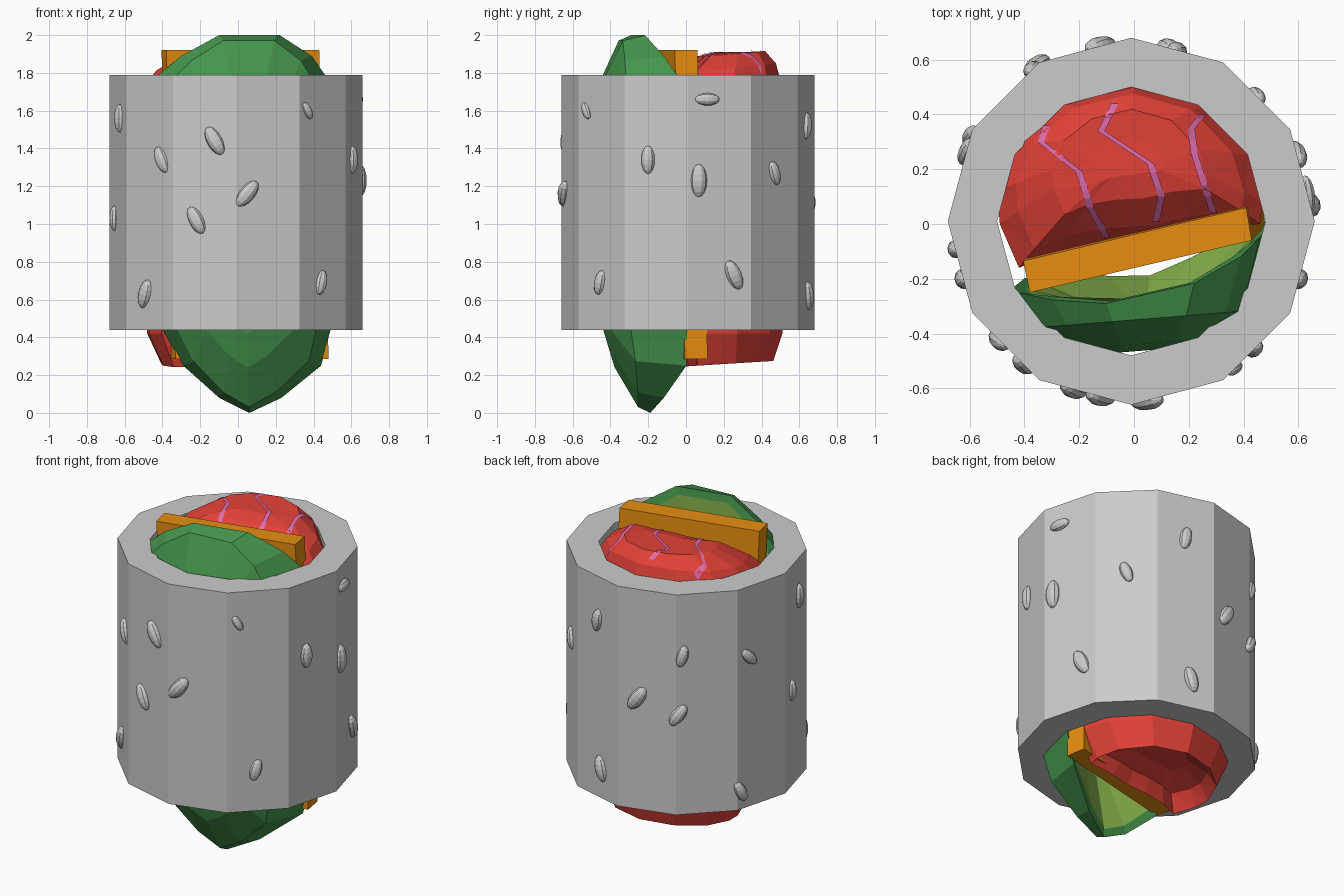
import bpy, bmesh
from math import cos, sin, pi, radians
from mathutils import Vector, Matrix
from mathutils.bvhtree import BVHTree

if "Cube" in bpy.data.objects:
    bpy.data.objects.remove(bpy.data.objects["Cube"])


def material(name, rgb):
    m = bpy.data.materials.new(name)
    m.diffuse_color = (*rgb, 1)
    m.use_nodes = True
    m.node_tree.nodes["Principled BSDF"].inputs["Base Color"].default_value = m.diffuse_color
    return m


RED = material("fish_red", (0.78, 0.055, 0.04))
PINK = material("pale_pink", (0.75, 0.15, 0.42))
ORANGE = material("carrot_orange", (0.80, 0.27, 0.005))
GREEN = material("peel_green", (0.06, 0.30, 0.075))
LIGHT = material("flesh_green", (0.27, 0.50, 0.08))


def finish(name, bm, mats=()):
    me = bpy.data.meshes.new(name)
    bmesh.ops.recalc_face_normals(bm, faces=bm.faces[:])
    bm.to_mesh(me)
    ob = bpy.data.objects.new(name, me)
    for m in mats:
        me.materials.append(m)
    bpy.context.collection.objects.link(ob)
    return ob


def loft(bm, loops, closed=False, mat=lambda i: 0):
    """Skin equal-length loops; cap both ends, or join last to first."""
    rings = [[bm.verts.new(p) for p in lp] for lp in loops]
    n = len(rings[0])
    last = len(rings) if closed else len(rings) - 1
    for k in range(last):
        a, b = rings[k], rings[(k + 1) % len(rings)]
        for i in range(n):
            j = (i + 1) % n
            bm.faces.new((a[i], a[j], b[j], b[i])).material_index = mat(k)
    if not closed:
        for ring, k in ((rings[0], 0), (rings[-1], last - 1)):
            c = bm.verts.new(sum((v.co for v in ring), Vector()) / n)
            for i in range(n):
                bm.faces.new((ring[i], ring[(i + 1) % n], c)).material_index = mat(k)


# Twelve-sided open wrapper
def polygon(r, z):
    return [(-0.01 + r * cos(i * pi / 6), 0.01 + r * sin(i * pi / 6), z) for i in range(12)]


bm = bmesh.new()
loft(bm, [polygon(0.67, 0.44), polygon(0.67, 1.79), polygon(0.49, 1.79), polygon(0.49, 0.44)], closed=True)
finish("rice_wrapper", bm)

# Seeds: angle round the wrapper, height, tilt, size
SEEDS = [(199, 1.56, 0, .9), (233, 1.34, 25, .9), (260, 1.44, 30, 1), (275, 1.16, -40, 1),
         (189, 1.03, 0, .8), (251, 1.02, 28, .95), (222, .63, -20, .95), (314, .69, -15, .8),
         (305, 1.60, 30, .6), (341, 1.34, 0, .9), (9, 1.66, 90, .8), (5, 1.23, 0, 1.05),
         (45, 1.27, 20, .8), (75, 1.52, -10, .85), (22, .73, 25, 1), (78, .62, 15, .95),
         (100, 1.12, -35, 1), (121, 1.05, -35, .9), (123, 1.41, -15, .8), (157, 1.36, 45, .8),
         (152, .55, 25, .8)]
bm = bmesh.new()
for ang, z, tilt, s in SEEDS:
    r = 0.647 / cos(radians(ang % 30 - 15))
    pos = Matrix.Translation((-0.01 + r * cos(radians(ang)), 0.01 + r * sin(radians(ang)), z))
    m = (pos @ Matrix.Rotation(radians(ang), 4, 'Z') @ Matrix.Rotation(radians(tilt), 4, 'X')
         @ Matrix.Diagonal((0.036 * s, 0.042 * s, 0.083 * s, 1)))
    bmesh.ops.create_uvsphere(bm, u_segments=10, v_segments=8, radius=1, matrix=m)
finish("sesame_seeds", bm)

# Red fish filling: D-shaped section, domed top, dished bottom
D = [(-.42, -.16), (-.49, 0), (-.50, .12), (-.43, .30), (-.25, .44), (0, .50), (.25, .43),
     (.42, .25), (.47, .08), (.46, 0), (.25, -.02), (.08, -.06), (-.10, -.07), (-.28, -.10)]


def fish_ring(s, z, dy=0, back=0):
    return [((x + .02) * s - .02, (y - .26) * s + .26 + dy, z + back * y) for x, y in D]


bm = bmesh.new()
loft(bm, [fish_ring(.35, .37), fish_ring(.66, .33), fish_ring(.80, .25, .01, .05),
          fish_ring(.96, .42, .02), fish_ring(.96, 1.1), fish_ring(1, 1.72, 0, .08),
          fish_ring(.86, 1.80, .01, .1), fish_ring(.58, 1.89, .02, .05), fish_ring(.25, 1.91)])
for f in bm.faces:
    f.normal_update()
bmesh.ops.triangulate(bm, faces=bm.faces[:])
tree = BVHTree.FromBMesh(bm)
finish("fish_filling", bm, [RED])

# Pale zigzag streaks laid on the top of the fish
STREAKS = [[(-.32, .36), (-.34, .30), (-.20, .19), (-.16, .06), (-.10, -.05)],
           [(-.07, .44), (-.12, .34), (.06, .22), (.10, .10), (.08, .01)],
           [(.25, .40), (.21, .35), (.22, .26), (.27, .10), (.29, .04)]]
bm = bmesh.new()
for path in STREAKS:
    prev = None
    for (x0, y0), (x1, y1) in zip(path, path[1:]):
        for k in range(5):
            x, y = x0 + (x1 - x0) * k / 4, y0 + (y1 - y0) * k / 4
            pair = []
            for dx in (-.013, .013):
                hit = tree.ray_cast(Vector((x + dx, y, 3)), Vector((0, 0, -1)))[0]
                pair.append(bm.verts.new((x + dx, y, (hit.z if hit else 1.75) + .006)))
            if prev and k:
                bm.faces.new((prev[0], prev[1], pair[1], pair[0]))
            prev = pair
finish("fish_streaks", bm, [PINK])

# Orange stick, leaning slightly
STICK = [(-.38, -.25), (.43, -.06), (.41, .06), (-.405, -.135)]
bm = bmesh.new()
loft(bm, [[(x + .05, y + .055, .285) for x, y in STICK], [(x, y, 1.92) for x, y in STICK]])
finish("carrot_stick", bm, [ORANGE])

# Green slice: dark peel outside, hollowed pale flesh facing the stick
RIM = [(-.10, 2.0), (.22, 2.0), (.39, 1.89), (.46, 1.79), (.48, 1.1), (.49, .44), (.44, .25),
       (.23, .08), (.06, 0), (-.10, .08), (-.29, .25), (-.40, .44), (-.44, 1.1), (-.42, 1.79), (-.30, 1.89)]


def rim_y(x, z):
    base = -.15 + .05 * (1.79 - z) / 1.4
    if z > 1.79:
        base -= (z - 1.79) * .5
    if z < .25:
        base -= (.25 - z) * .45
    return base + .23 * (x - .02)


def slice_loop(sx, sz, depth):
    out = []
    for x, z in RIM:
        x, z = .04 + (x - .04) * sx, 1.05 + (z - 1.05) * sz
        out.append((x, depth(x, z), z))
    return out


def peel(d):
    return lambda x, z: d + .08 * x + max(0, .6 - z) * .16


bm = bmesh.new()
loft(bm, [slice_loop(.45, .6, peel(-.465)), slice_loop(.62, .77, peel(-.44)),
          slice_loop(.84, .97, peel(-.35)), slice_loop(1, 1, rim_y),
          slice_loop(.90, .95, lambda x, z: rim_y(x, z) - .02),
          slice_loop(.45, .6, lambda x, z: -.27 + .1 * x)],
     mat=lambda k: 1 if k > 3 else 0)
finish("avocado_slice", bm, [GREEN, LIGHT])
